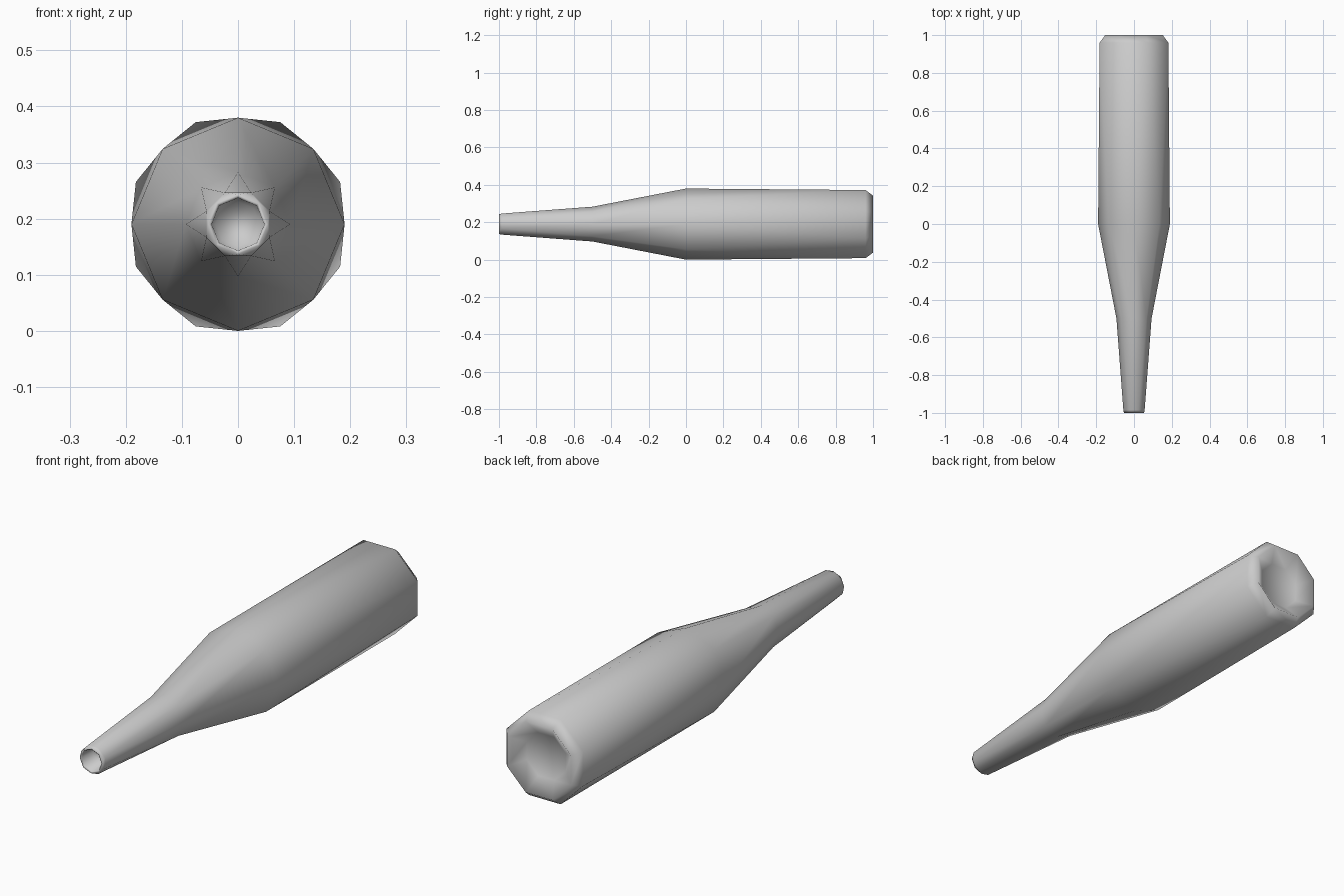
import bpy, bmesh, math

if "Cube" in bpy.data.objects:
    bpy.data.objects.remove(bpy.data.objects["Cube"])

SIDES = 8
CZ = 0.19
H = math.pi / SIDES  # half-step twist between some rings

# Bottle profile: (y, radius, twist), from inside the mouth to the base dimple
profile = [
    (-0.93, 0.040, 0),
    (-0.995, 0.047, 0),
    (-1.00, 0.053, 0),
    (-0.985, 0.061, H),
    (-0.50, 0.093, 0),
    (0.00, 0.190, 0),
    (0.96, 0.197, H),
    (1.00, 0.165, H),
    (0.95, 0.100, H),
]


def ring(bm, y, r, twist):
    step = 2 * math.pi / SIDES
    return [bm.verts.new((r * math.cos(i * step + twist), y,
                          CZ + r * math.sin(i * step + twist)))
            for i in range(SIDES)]


bm = bmesh.new()
rings = [ring(bm, *p) for p in profile]

# Skin between rings: quads when aligned, alternating triangles when twisted
for (a, b, pa, pb) in zip(rings, rings[1:], profile, profile[1:]):
    for i in range(SIDES):
        j = (i + 1) % SIDES
        if pa[2] == pb[2]:
            bm.faces.new((a[i], a[j], b[j], b[i]))
        elif pb[2] > pa[2]:
            bm.faces.new((a[i], a[j], b[i]))
            bm.faces.new((a[j], b[j], b[i]))
        else:
            bm.faces.new((a[i], b[j], b[i]))
            bm.faces.new((a[i], a[j], b[j]))

# Close the mouth and the dimple
bm.faces.new(rings[0])
bm.faces.new(rings[-1])
bmesh.ops.recalc_face_normals(bm, faces=bm.faces[:])
for f in bm.faces:
    f.smooth = True

mesh = bpy.data.meshes.new("bottle")
bm.to_mesh(mesh)
bm.free()
bottle = bpy.data.objects.new("bottle", mesh)
bpy.context.collection.objects.link(bottle)
